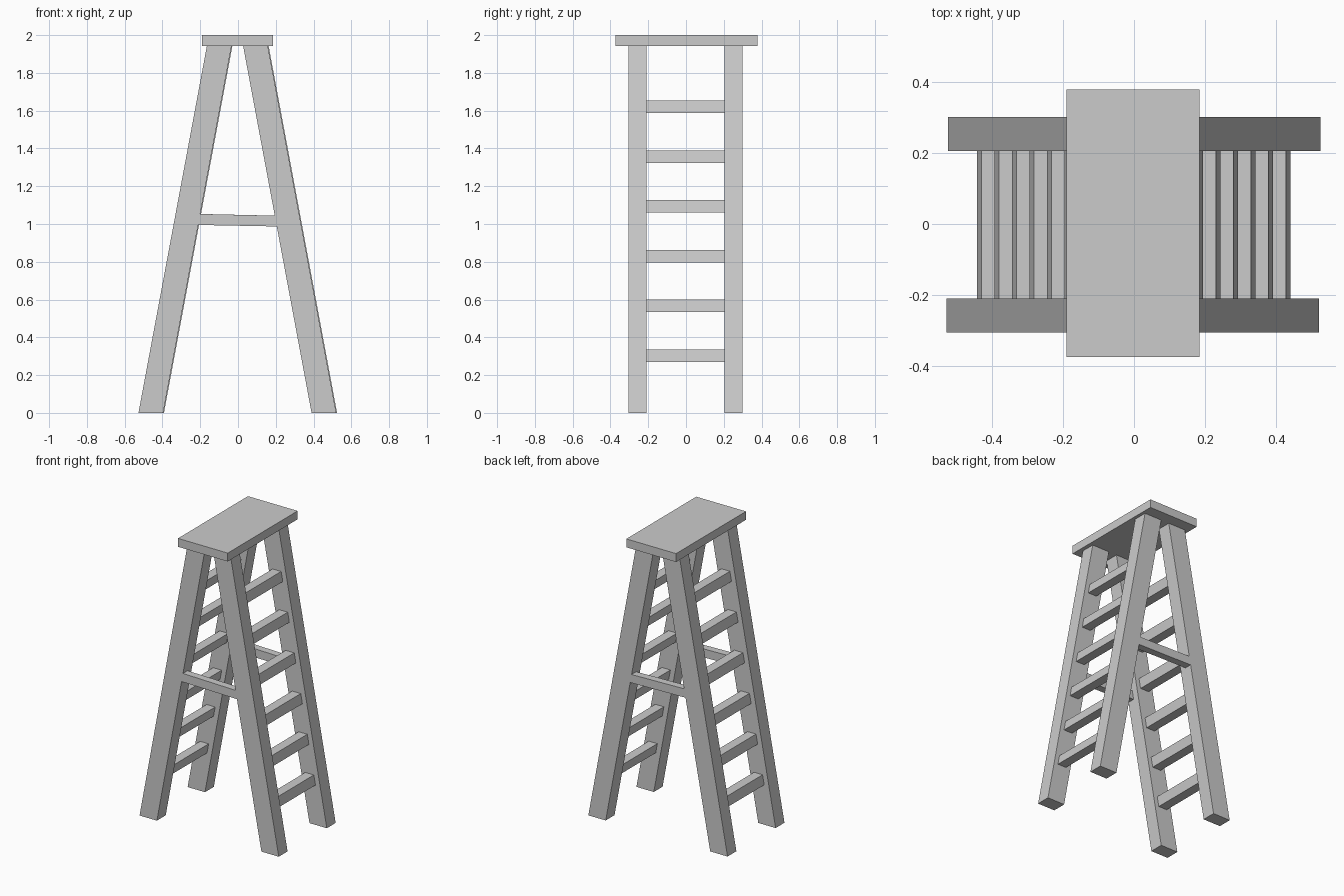
import bpy, bmesh

if "Cube" in bpy.data.objects:
    bpy.data.objects.remove(bpy.data.objects["Cube"])

LEAN = 0.1865       # inward x shift per unit of height
OUT, INN = 0.5235, 0.393


def prism(name, profile, y0, y1):
    """Extrude an x-z outline from y0 to y1."""
    bm = bmesh.new()
    face = bm.faces.new([bm.verts.new((x, y0, z)) for x, z in profile])
    ext = bmesh.ops.extrude_face_region(bm, geom=[face])
    moved = [v for v in ext["geom"] if isinstance(v, bmesh.types.BMVert)]
    bmesh.ops.translate(bm, verts=moved, vec=(0, y1 - y0, 0))
    bmesh.ops.recalc_face_normals(bm, faces=bm.faces)
    mesh = bpy.data.meshes.new(name)
    bm.to_mesh(mesh)
    bm.free()
    obj = bpy.data.objects.new(name, mesh)
    bpy.context.collection.objects.link(obj)
    return obj


def leaning(side, outer, inner, z0, z1, cx):
    """Outline of a bar section that leans toward the centre."""
    return [(cx + side * (x - LEAN * z), z)
            for x, z in ((outer, z0), (inner, z0), (inner, z1), (outer, z1))]


# Top board
prism("top_board", [(-0.19, 1.943), (0.184, 1.943), (0.184, 2), (-0.19, 2)], -0.373, 0.378)

rows = (("front", -0.305, -0.21, -0.0035), ("back", 0.205, 0.30, 0.001))
for side, label in ((-1, "left"), (1, "right")):
    # Four leaning legs
    for row, y0, y1, cx in rows:
        prism(f"{row}_{label}_leg", leaning(side, OUT, INN, 0, 1.944, cx), y0, y1)
    # Six rungs on each side, inset from the leg edges
    for i in range(6):
        z = 0.27 + 0.2635 * i
        prism(f"{label}_rung_{i + 1}",
              leaning(side, OUT - 0.033, INN + 0.033, z, z + 0.066, -0.001), -0.212, 0.207)

# Cross braces between the left and right legs, slightly sloped
for row, cx, y0, y1 in (("front", -0.0035, -0.305, -0.255), ("back", 0.001, 0.25, 0.30)):
    outline = [(cx + s * (INN - LEAN * z), z)
               for s, z in ((-1, 0.995), (1, 0.987), (1, 1.044), (-1, 1.053))]
    prism(f"{row}_brace", outline, y0, y1)
